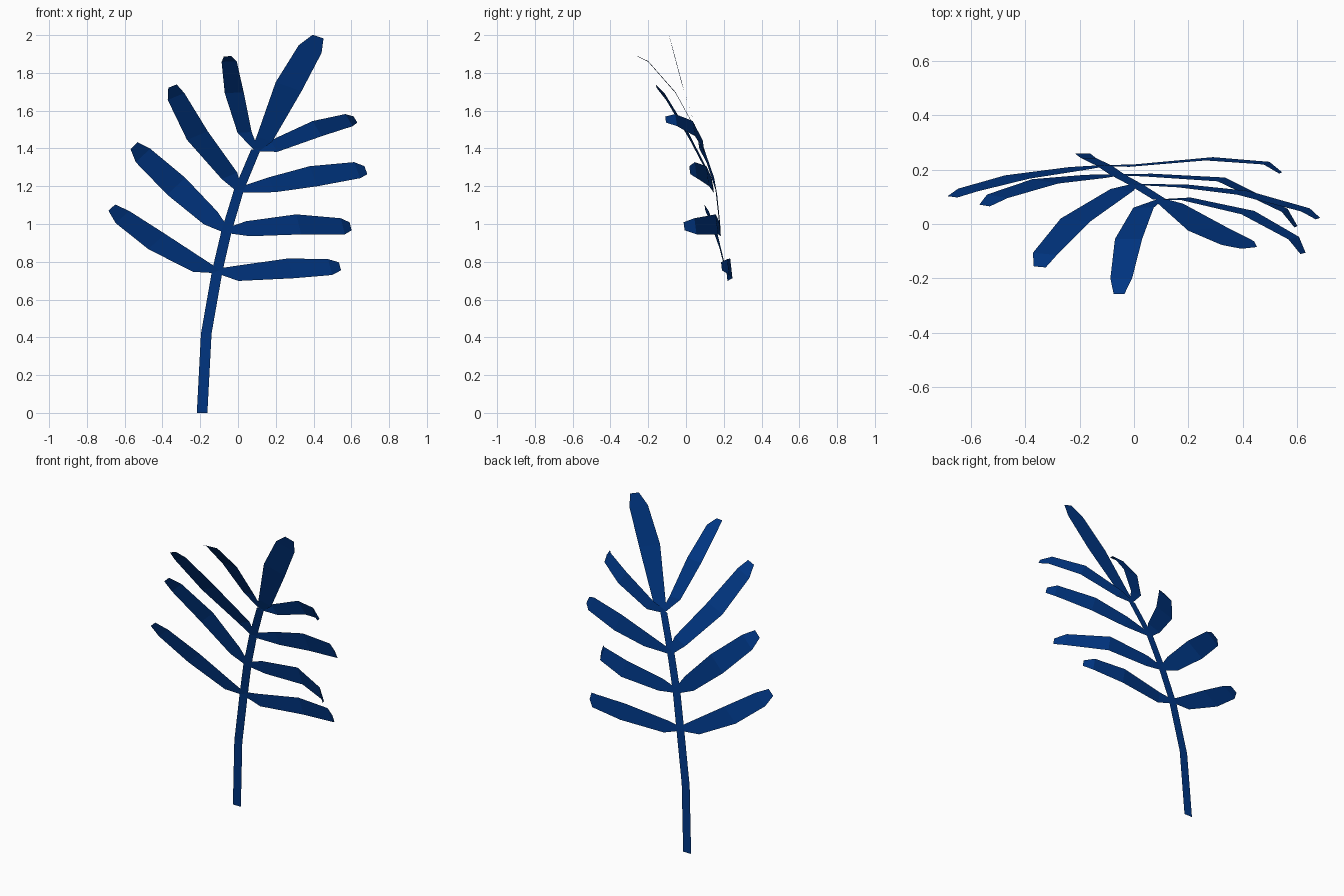
import bpy
from mathutils import Vector

mat = bpy.data.materials.new("leaf_blue")
mat.diffuse_color = (0.0, 0.037, 0.23, 1)


def ribbon(name, centres, across, widths):
    """Flat, one-sided strip: a cross line at each centre, joined by quads."""
    across = Vector(across)
    verts = []
    for c, w in zip(centres, widths):
        verts += [Vector(c) - across * w / 2, Vector(c) + across * w / 2]
    faces = [(2 * i, 2 * i + 1, 2 * i + 3, 2 * i + 2) for i in range(len(centres) - 1)]
    mesh = bpy.data.meshes.new(name)
    mesh.from_pydata(verts, [], faces)
    mesh.materials.append(mat)
    obj = bpy.data.objects.new(name, mesh)
    bpy.context.collection.objects.link(obj)


# Stem: bends to the right and forward; the last four points carry the leaves
stem = [(-0.19, 0.26, 0), (-0.168, 0.243, 0.42), (-0.11, 0.215, 0.75),
        (-0.06, 0.181, 0.965), (0.005, 0.146, 1.18), (0.095, 0.09, 1.395)]
ribbon("stem", stem, (1, 0, 0), (0.056, 0.056, 0.056, 0.055, 0.053, 0.05))
nodes = stem[2:]

# Leaves: four centre points after the stem node, then the full width vector
left = [
    [(-0.205, 0.205, 0.777), (-0.43, 0.173, 0.907), (-0.612, 0.125, 1.037), (-0.668, 0.10, 1.087), (0.09, -0.012, 0.08)],
    [(-0.145, 0.175, 1.032), (-0.327, 0.157, 1.20), (-0.503, 0.102, 1.363), (-0.55, 0.068, 1.415), (0.095, -0.016, 0.09)],
    [(-0.045, 0.125, 1.255), (-0.215, 0.015, 1.468), (-0.328, -0.11, 1.675), (-0.347, -0.158, 1.73), (0.11, -0.01, 0.045)],
    [(0.035, 0.06, 1.485), (-0.02, -0.055, 1.695), (-0.047, -0.2, 1.86), (-0.055, -0.257, 1.888), (0.10, 0, 0.005)],
]
right = [
    [(-0.008, 0.215, 0.738), (0.277, 0.24, 0.765), (0.488, 0.224, 0.772), (0.54, 0.188, 0.776), (0.027, 0.012, -0.105)],
    [(0.054, 0.18, 0.975), (0.322, 0.164, 0.998), (0.555, 0.05, 0.988), (0.596, -0.01, 0.988), (0.027, 0.014, -0.106)],
    [(0.18, 0.14, 1.208), (0.40, 0.115, 1.253), (0.631, 0.052, 1.285), (0.677, 0.02, 1.285), (0.04, 0.014, -0.106)],
    [(0.19, 0.093, 1.412), (0.419, 0.042, 1.505), (0.588, -0.052, 1.55), (0.622, -0.108, 1.553), (0.048, 0.012, -0.08)],
]
top = [(0.14, 0.07, 1.45), (0.268, -0.017, 1.727), (0.382, -0.07, 1.926), (0.424, -0.088, 1.992), (0.137, 0.015, -0.047)]

taper = (0.25, 0.75, 1.0, 0.8, 0.4)
for side, leaves in (("left", left), ("right", right)):
    for i, (node, leaf) in enumerate(zip(nodes, leaves)):
        ribbon(f"leaf_{side}_{i + 1}", [node] + leaf[:4], leaf[4], taper)

# Leaf at the end of the stem
ribbon("leaf_top", [nodes[-1]] + top[:4], top[4], (0.3, 0.6, 1.0, 0.88, 0.42))
